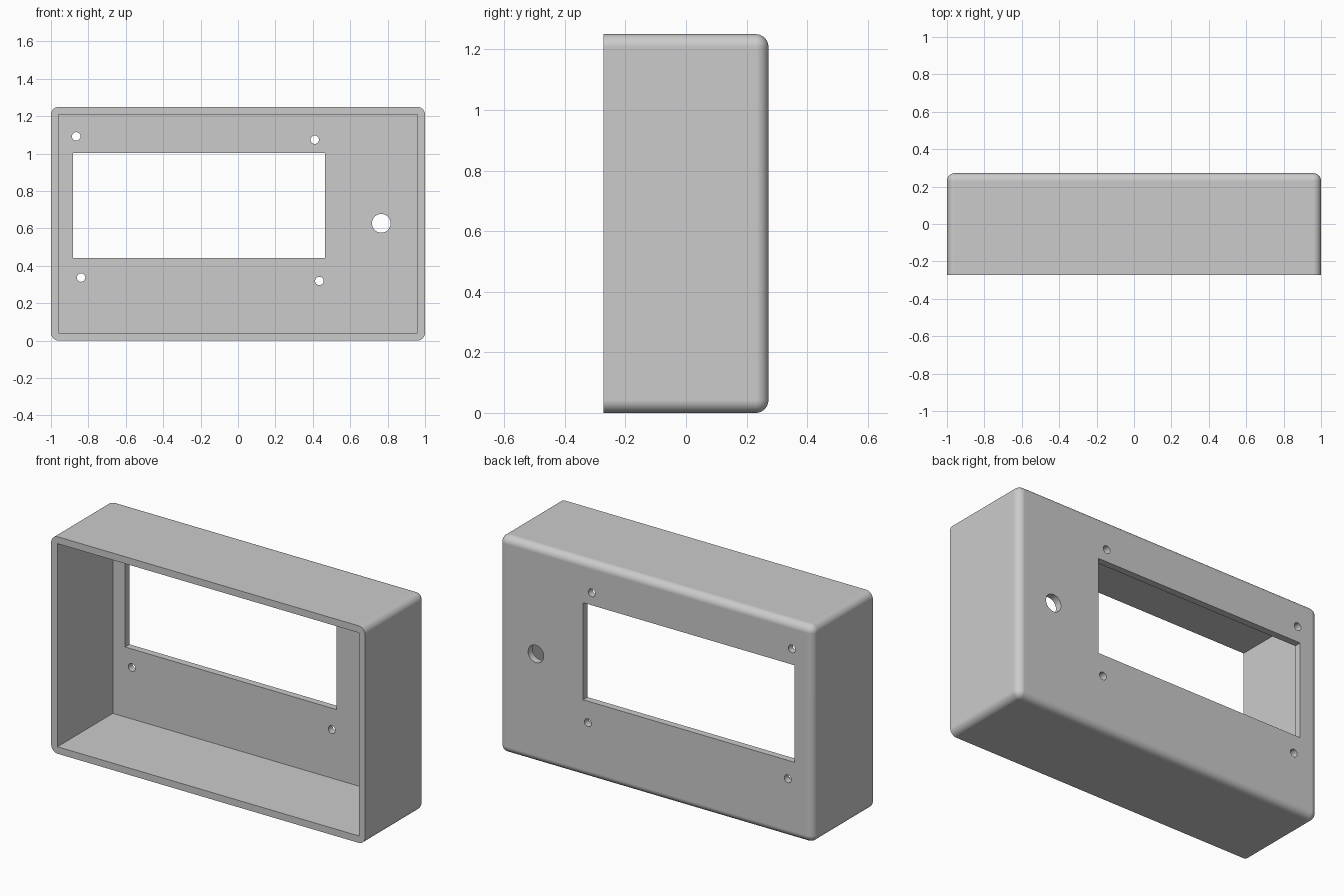
import bpy
import bmesh
import math
from mathutils import Matrix, Vector

WIDTH, DEPTH, HEIGHT = 2.0, 0.544, 1.25
WALL, RADIUS = 0.04, 0.042
FRONT, BACK = -DEPTH / 2, DEPTH / 2

if "Cube" in bpy.data.objects:
    bpy.data.objects.remove(bpy.data.objects["Cube"])

grey = bpy.data.materials.new("plain_grey")
grey.use_nodes = True
grey.diffuse_color = (0.6, 0.6, 0.6, 1)
grey.node_tree.nodes["Principled BSDF"].inputs["Base Color"].default_value = grey.diffuse_color


def make_object(name, bm):
    bmesh.ops.recalc_face_normals(bm, faces=bm.faces)
    mesh = bpy.data.meshes.new(name)
    bm.to_mesh(mesh)
    bm.free()
    mesh.materials.append(grey)
    obj = bpy.data.objects.new(name, mesh)
    bpy.context.collection.objects.link(obj)
    return obj


def box_mesh(low, high):
    low, high = Vector(low), Vector(high)
    bm = bmesh.new()
    matrix = Matrix.Translation((low + high) / 2) @ Matrix.Diagonal((*(high - low), 1))
    bmesh.ops.create_cube(bm, size=1, matrix=matrix)
    return bm


def hole_cutter(name, x, z, radius):
    bm = bmesh.new()
    matrix = Matrix.Translation((x, BACK, z)) @ Matrix.Rotation(math.pi / 2, 4, "X")
    bmesh.ops.create_cone(bm, cap_ends=True, segments=40, radius1=radius,
                          radius2=radius, depth=0.2, matrix=matrix)
    return make_object(name, bm)


# Outer block, rounded everywhere except around the open front
bm = box_mesh((-WIDTH / 2, FRONT, 0), (WIDTH / 2, BACK, HEIGHT))
rounded = [e for e in bm.edges if any(v.co.y > 0 for v in e.verts)]
bmesh.ops.bevel(bm, geom=rounded, offset=RADIUS, offset_type="OFFSET",
                segments=10, profile=0.5, affect="EDGES")
housing = make_object("housing_shell", bm)

# Cavity and rectangular window
cutters = [
    make_object("cavity_cutter", box_mesh((-WIDTH / 2 + WALL, FRONT - 0.1, WALL),
                                          (WIDTH / 2 - WALL, BACK - WALL, HEIGHT - WALL))),
    make_object("window_cutter", box_mesh((-0.882, BACK - 0.1, 0.443),
                                          (0.465, BACK + 0.1, 1.002))),
]

# Four screw holes and one larger control hole
for x, z in [(-0.865, 1.092), (0.41, 1.074), (-0.839, 0.337), (0.435, 0.319)]:
    cutters.append(hole_cutter("screw_hole_cutter", x, z, 0.0225))
cutters.append(hole_cutter("control_hole_cutter", 0.766, 0.627, 0.05))

# Cut the shell, then discard the cutters
bpy.ops.object.select_all(action="DESELECT")
housing.select_set(True)
bpy.context.view_layer.objects.active = housing
for cutter in cutters:
    cutter.hide_render = True
    cut = housing.modifiers.new("cut", "BOOLEAN")
    cut.operation = "DIFFERENCE"
    cut.solver = "EXACT"
    cut.object = cutter
    bpy.ops.object.modifier_apply(modifier=cut.name)
    bpy.data.objects.remove(cutter)

# Smooth rounded edges while flat faces stay flat
bpy.ops.object.shade_smooth_by_angle(angle=math.radians(30))
weighted = housing.modifiers.new("flat_face_normals", "WEIGHTED_NORMAL")
weighted.keep_sharp = True
